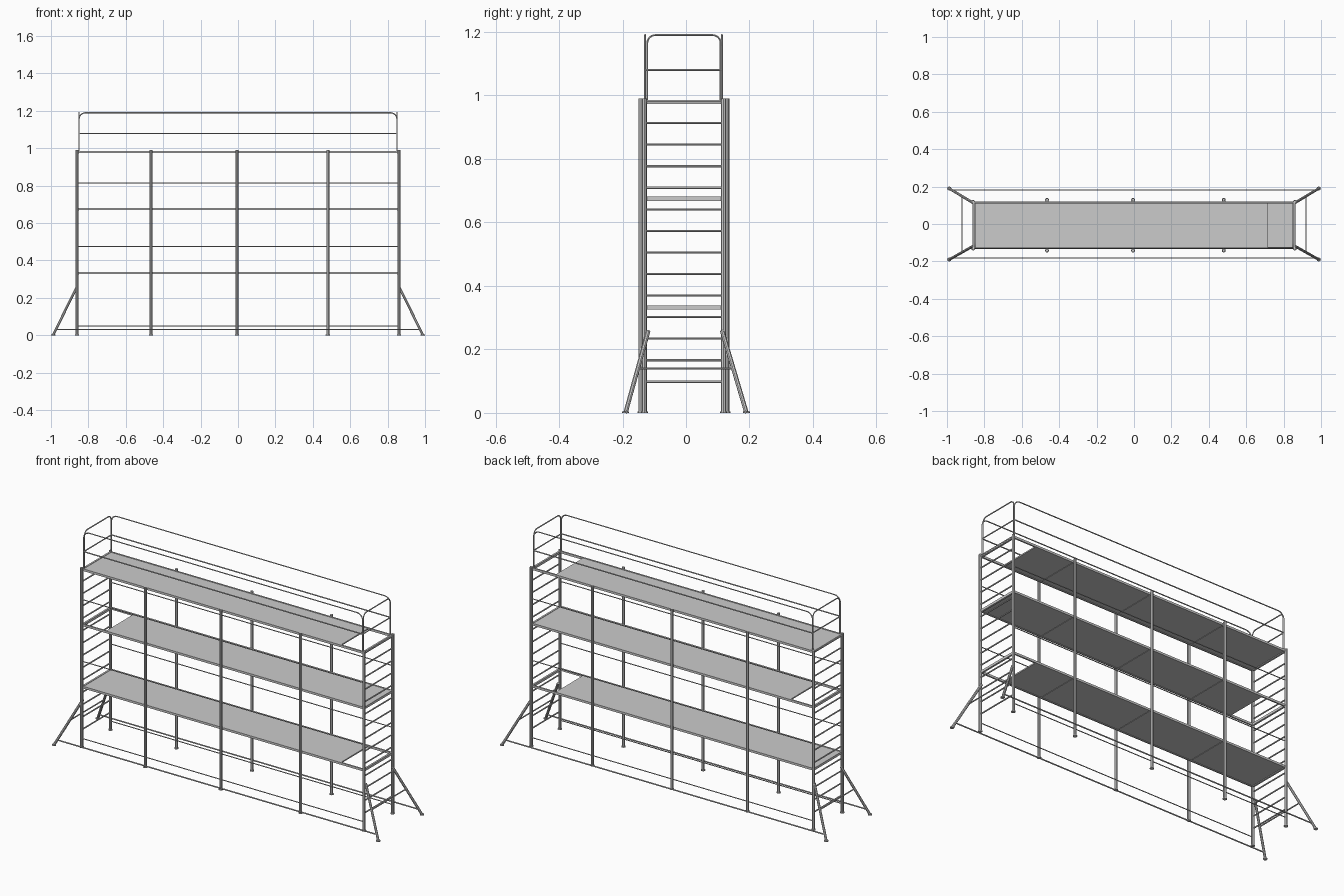
import bpy, math
from mathutils import Vector

if "Cube" in bpy.data.objects:
    bpy.data.objects.remove(bpy.data.objects["Cube"])


def tube(name, points, r, sides=12):
    """Tube with capped ends along a polyline."""
    cu = bpy.data.curves.new(name, 'CURVE')
    cu.dimensions = '3D'
    cu.bevel_depth = r
    cu.bevel_resolution = max(0, sides // 4 - 1)
    cu.use_fill_caps = True
    sp = cu.splines.new('POLY')
    sp.points.add(len(points) - 1)
    for p, co in zip(sp.points, points):
        p.co = (*co, 1)
    tmp = bpy.data.objects.new(name, cu)
    bpy.context.collection.objects.link(tmp)
    dg = bpy.context.evaluated_depsgraph_get()
    me = bpy.data.meshes.new_from_object(tmp.evaluated_get(dg))
    bpy.data.objects.remove(tmp)
    ob = bpy.data.objects.new(name, me)
    bpy.context.collection.objects.link(ob)
    bpy.ops.object.select_all(action='DESELECT')
    ob.select_set(True)
    bpy.context.view_layer.objects.active = ob
    bpy.ops.object.shade_smooth_by_angle()
    return ob


def box(name, lo, hi):
    lo, hi = Vector(lo), Vector(hi)
    bpy.ops.mesh.primitive_cube_add(size=1, location=(lo + hi) / 2)
    ob = bpy.context.object
    ob.name = name
    ob.scale = hi - lo
    return ob


def hoop(name, a, b, z0, z1, r, bend=0.035):
    """Inverted U between ground points a and b with rounded top corners."""
    a, b = Vector((*a, 0)), Vector((*b, 0))
    d = (b - a).normalized()
    up = Vector((0, 0, 1))
    pts = [a + up * z0]
    for base, s in ((a, 1), (b, -1)):
        arc = []
        for i in range(7):
            t = math.pi / 2 * i / 6
            arc.append(base + d * s * bend * (1 - math.cos(t))
                       + up * (z1 - bend + bend * math.sin(t)))
        pts += arc if s == 1 else arc[::-1]
    pts.append(b + up * z0)
    return tube(name, pts, r, 8)


XE = 0.86
YF, YB = -0.131, 0.118
MID_X = (-0.465, -0.005, 0.48)
TOP = 0.99

# Uprights with foot plates
for y, off in ((YF, -0.011), (YB, 0.011)):
    for x in (-XE, XE):
        tube("corner_post", [(x, y, 0), (x, y, TOP)], 0.008)
        tube("post_foot", [(x, y, 0), (x, y, 0.005)], 0.011)
    for x in MID_X:
        tube("middle_post", [(x, y + off, 0), (x, y + off, TOP)], 0.008)
        tube("post_foot", [(x, y + off, 0), (x, y + off, 0.005)], 0.011)
    # Thin horizontal side rails
    for z in (0.05, 0.475, 0.815):
        tube("side_rail", [(-XE, y, z), (XE, y, z)], 0.0025, 8)

# Ladder rungs on both ends
for x in (-XE, XE):
    for i in range(14):
        z = 0.098 + 0.0679 * i
        tube("ladder_rung", [(x, YF, z), (x, YB, z)], 0.0038, 8)

# Decks with alternating ladder openings
for z, hatch in ((0.333, 1), (0.675, -1), (0.98, 1)):
    x0, x1 = (-XE + 0.004, 0.715) if hatch > 0 else (-0.715, XE - 0.004)
    box("deck_panel", (x0, YF + 0.004, z - 0.003), (x1, YB - 0.004, z + 0.004))
    for y in (YF + 0.003, YB - 0.003):
        box("deck_ledger", (-XE, y - 0.004, z - 0.006), (XE, y + 0.004, z + 0.006))
    for x in (-XE + 0.004, XE - 0.004):
        box("deck_end_beam", (x - 0.005, YF, z - 0.007), (x + 0.005, YB, z + 0.006))
    for x in MID_X:
        tube("deck_crossbar", [(x, YF, z - 0.003), (x, YB, z - 0.003)], 0.002, 8)

# Outriggers at the four corners
for sx in (-1, 1):
    for sy, y in ((-1, YF + 0.012), (1, YB - 0.004)):
        tube("outrigger_leg", [(sx * 0.988, sy * 0.19, 0.002), (sx * 0.862, y, 0.258)], 0.007)
        tube("outrigger_foot", [(sx * 0.988, sy * 0.19, 0), (sx * 0.988, sy * 0.19, 0.005)], 0.011)
    tube("outrigger_cross_tie", [(sx * 0.92, -0.15, 0.14), (sx * 0.92, 0.15, 0.14)], 0.0035, 8)
for sy in (-1, 1):
    tube("outrigger_long_tie", [(-0.974, sy * 0.182, 0.03), (0.974, sy * 0.182, 0.03)], 0.0035, 8)

# Guard rails round the top deck
GX, GF, GB, R = 0.85, -0.129, 0.113, 0.0032
for y in (GF, GB):
    hoop("guard_long_side", (-GX, y), (GX, y), 0.975, 1.19, R)
    tube("guard_long_middle", [(-GX, y, 1.08), (GX, y, 1.08)], R, 8)
for x in (-GX, GX):
    hoop("guard_end", (x, GF + 0.007), (x, GB - 0.004), 0.975, 1.19, R, 0.025)
    tube("guard_end_middle", [(x, GF, 1.08), (x, GB, 1.08)], R, 8)
